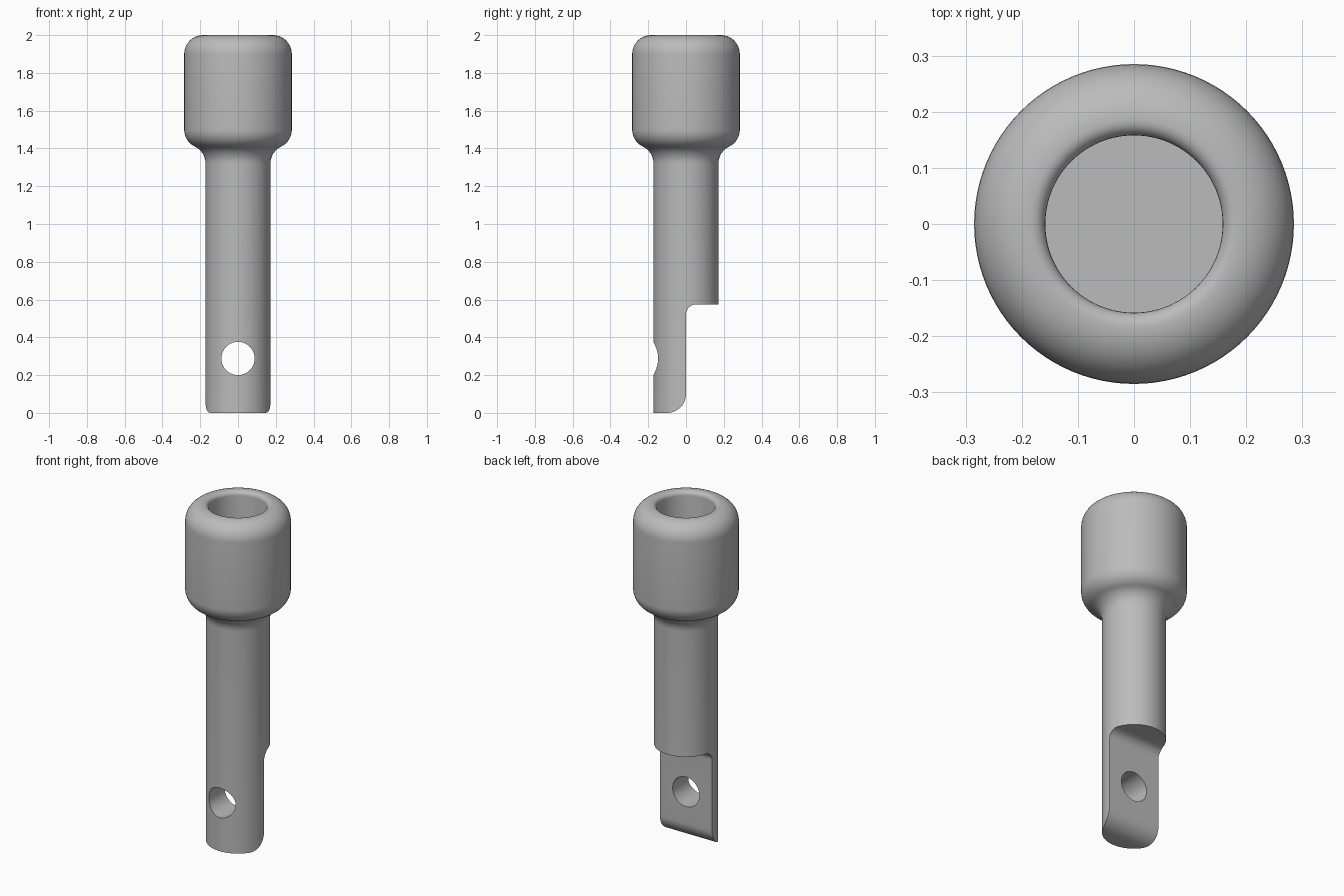
import bpy, bmesh
from math import sin, cos, radians, pi
from mathutils import Vector, Matrix

cube = bpy.data.objects.get("Cube")
if cube:
    bpy.data.objects.remove(cube, do_unlink=True)

steel = bpy.data.materials.new("plain grey steel")
steel.use_nodes = True
GREY = (0.5, 0.5, 0.5, 1)
steel.diffuse_color = GREY
steel.node_tree.nodes["Principled BSDF"].inputs["Base Color"].default_value = GREY

SHAFT_R, HEAD_R, SOCKET_R = 0.172, 0.285, 0.158


def arc(cx, cy, r, start, end, steps=10):
    angles = [radians(start + (end - start) * i / steps) for i in range(steps + 1)]
    return [(cx + r * cos(a), cy + r * sin(a)) for a in angles]


def make_object(name, bm):
    bmesh.ops.recalc_face_normals(bm, faces=bm.faces)
    mesh = bpy.data.meshes.new(name)
    bm.to_mesh(mesh)
    bm.free()
    mesh.materials.append(steel)
    obj = bpy.data.objects.new(name, mesh)
    bpy.context.collection.objects.link(obj)
    return obj


def lathe(name, profile, steps=96):
    bm = bmesh.new()
    verts = [bm.verts.new((r, 0, z)) for r, z in profile]
    edges = [bm.edges.new(pair) for pair in zip(verts, verts[1:])]
    bmesh.ops.spin(bm, geom=verts + edges, axis=(0, 0, 1), cent=(0, 0, 0),
                   angle=2 * pi, steps=steps)
    bmesh.ops.remove_doubles(bm, verts=bm.verts, dist=1e-5)
    return make_object(name, bm)


# Shaft, flared neck, rounded head and blind socket in one turned profile
profile = [(0, 0), (SHAFT_R, 0)]
profile += arc(SHAFT_R + 0.1, 1.32, 0.1, 180, 115.8)
profile += arc(HEAD_R - 0.1, 1.5, 0.1, -64.2, 0)[1:]
profile += arc(HEAD_R - 0.1, 1.9, 0.1, 0, 90)
profile += arc(SOCKET_R + 0.026, 1.974, 0.026, 90, 180, 6)[1:]
profile += [(SOCKET_R, 1.5), (0, 1.5)]
pin = lathe("socket_pin", profile)

# Cutter for the flat rear tongue, with a rounded tip and inner corner
outline = [(-0.1, -0.1)] + arc(-0.1, 0.1, 0.1, -90, 0, 14)
outline += arc(0.055, 0.52, 0.055, 180, 90)
outline += [(0.4, 0.575), (0.4, -0.1)]
bm = bmesh.new()
face = bm.faces.new([bm.verts.new((-0.4, y, z)) for y, z in outline])
side = bmesh.ops.extrude_face_region(bm, geom=[face])["geom"]
bmesh.ops.translate(bm, vec=(0.8, 0, 0),
                    verts=[v for v in side if isinstance(v, bmesh.types.BMVert)])
tongue_cutter = make_object("tongue_cutter", bm)

# Cutter for the cross hole, running front to back
bm = bmesh.new()
place = Matrix.Translation(Vector((0, 0, 0.288))) @ Matrix.Rotation(pi / 2, 4, 'X')
bmesh.ops.create_cone(bm, cap_ends=True, segments=64, radius1=0.088,
                      radius2=0.088, depth=1, matrix=place)
hole_cutter = make_object("hole_cutter", bm)

bpy.ops.object.select_all(action='DESELECT')
bpy.context.view_layer.objects.active = pin
pin.select_set(True)
for cutter in (tongue_cutter, hole_cutter):
    cutter.hide_render = True
    mod = pin.modifiers.new(cutter.name, 'BOOLEAN')
    mod.operation, mod.solver, mod.object = 'DIFFERENCE', 'EXACT', cutter
    bpy.ops.object.modifier_apply(modifier=mod.name)
    bpy.data.objects.remove(cutter, do_unlink=True)

bpy.ops.object.shade_smooth_by_angle(angle=radians(30))
